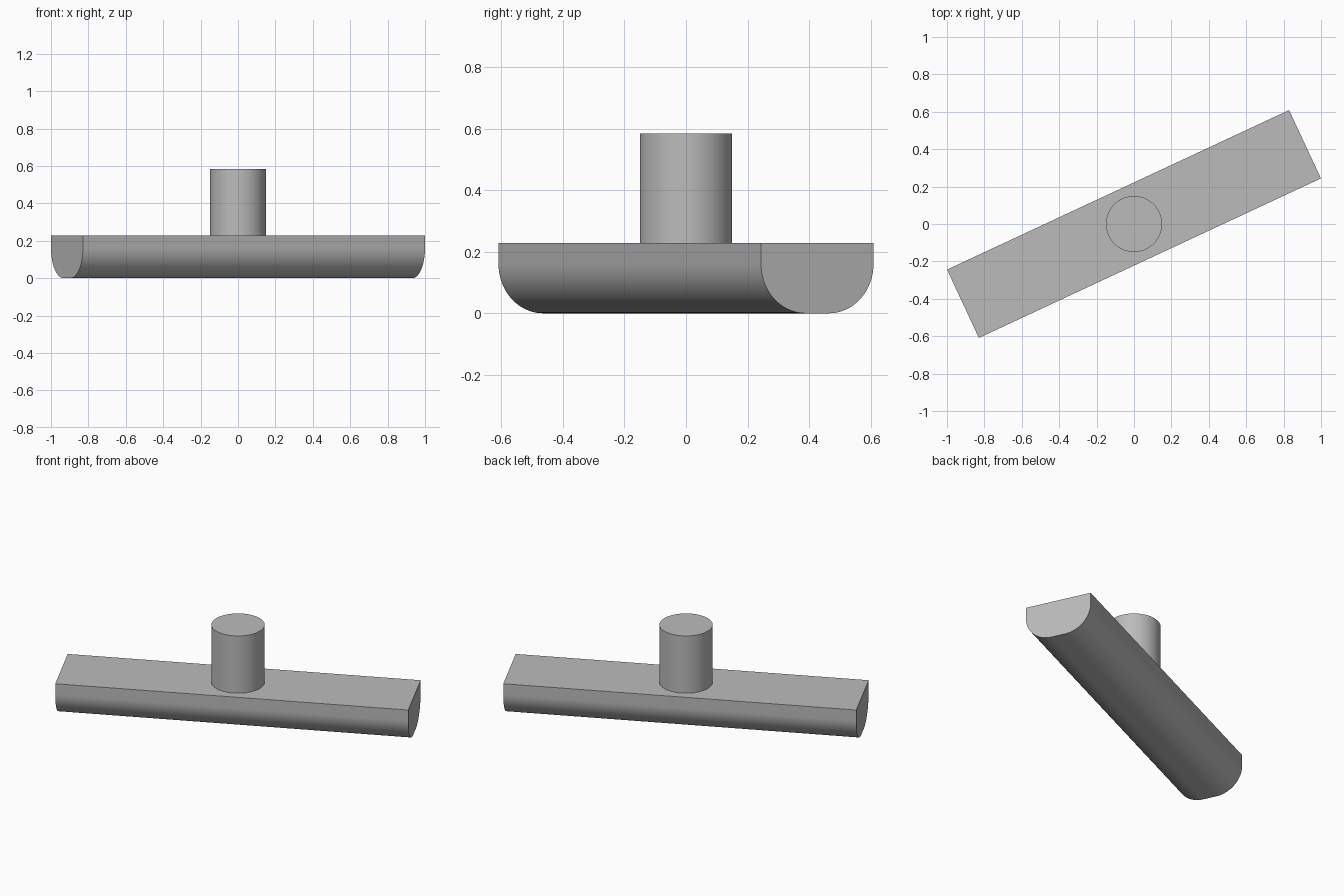
import bpy, bmesh
from math import radians, sin, cos, pi

default = bpy.data.objects.get("Cube")
if default:
    bpy.data.objects.remove(default)

LENGTH, WIDTH, BAR_TOP, TOP = 2.018, 0.403, 0.228, 0.584
FILLET, POST_RADIUS, TURN = 0.16, 0.15, radians(25)

grey = bpy.data.materials.new("plain grey")
grey.use_nodes = True
colour = (0.5, 0.5, 0.5, 1)
grey.diffuse_color = colour
grey.node_tree.nodes["Principled BSDF"].inputs["Base Color"].default_value = colour


def finish(obj, name):
    obj.name = obj.data.name = name
    obj.data.materials.append(grey)
    bpy.ops.object.select_all(action="DESELECT")
    bpy.context.view_layer.objects.active = obj
    obj.select_set(True)
    bpy.ops.object.shade_smooth_by_angle(angle=radians(30))


# Bar: flat-topped section with rounded lower edges, extruded along its length
half = WIDTH / 2
steps = 24
arc = [(half - FILLET + FILLET * cos(a), FILLET - FILLET * sin(a))
       for a in (pi / 2 * i / steps for i in range(steps + 1))]
section = [(half, BAR_TOP)] + arc
section += [(-y, z) for y, z in reversed(section)]
bm = bmesh.new()
end = bm.faces.new([bm.verts.new((-LENGTH / 2, y, z)) for y, z in section])
ext = bmesh.ops.extrude_face_region(bm, geom=[end], use_keep_orig=True)
moved = [v for v in ext["geom"] if isinstance(v, bmesh.types.BMVert)]
bmesh.ops.translate(bm, verts=moved, vec=(LENGTH, 0, 0))
bmesh.ops.recalc_face_normals(bm, faces=bm.faces)
mesh = bpy.data.meshes.new("bar")
bm.to_mesh(mesh)
bm.free()
bar = bpy.data.objects.new("bar", mesh)
bpy.context.collection.objects.link(bar)
bar.rotation_euler.z = TURN
finish(bar, "bar")

# Round post standing on the middle of the bar
bpy.ops.mesh.primitive_cylinder_add(
    vertices=96, radius=POST_RADIUS, depth=TOP - BAR_TOP,
    location=(0, 0, (TOP + BAR_TOP) / 2))
finish(bpy.context.object, "post")
